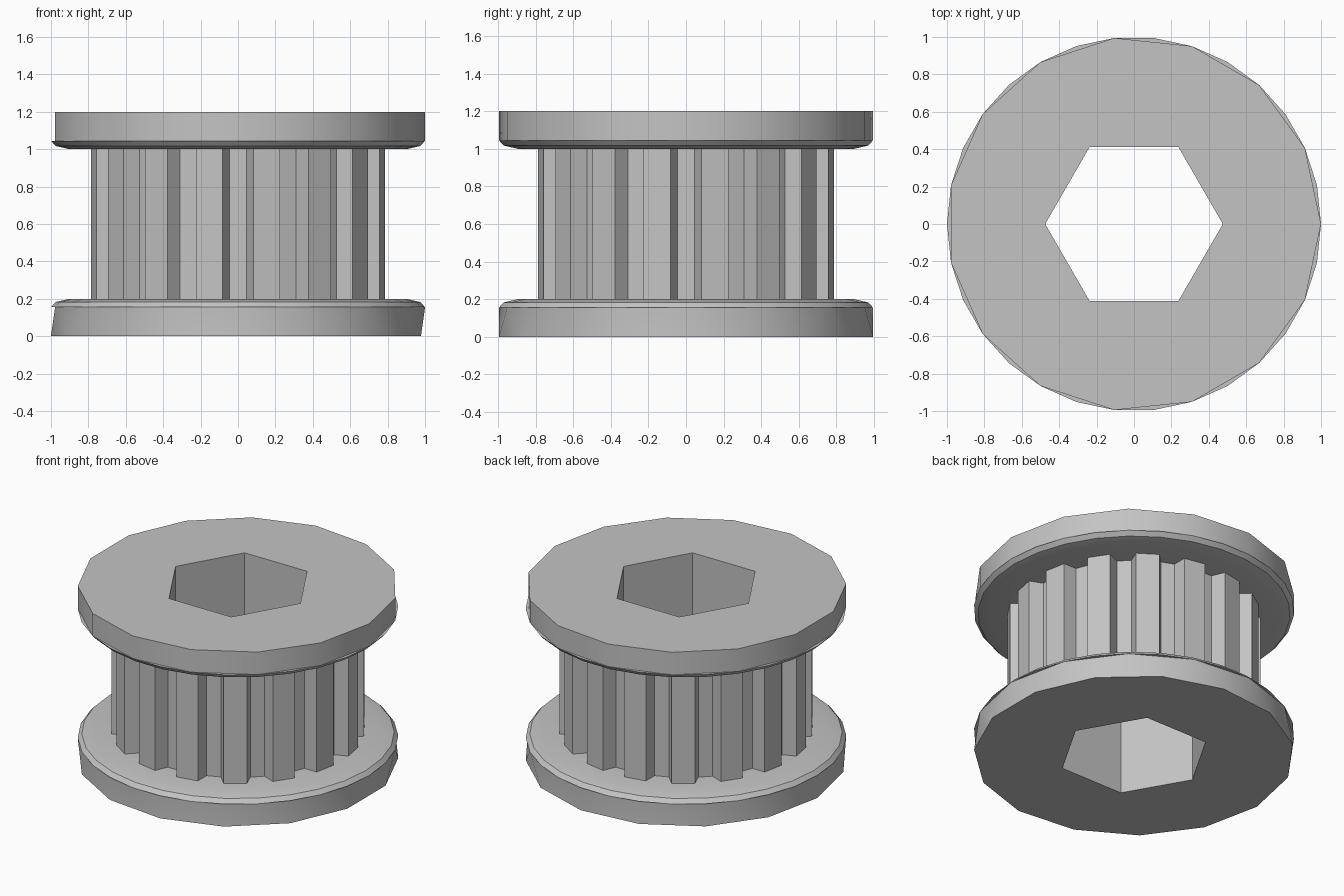
import bpy, bmesh
from math import sin, cos, radians

HEIGHT = 1.2
LIP = 0.155          # height where the flange wall meets its rounded lip

cube = bpy.data.objects.get("Cube")
if cube:
    bpy.data.objects.remove(cube, do_unlink=True)

grey = bpy.data.materials.new("plain grey")
grey.use_nodes = True
grey.diffuse_color = (0.55, 0.55, 0.55, 1)
grey.node_tree.nodes["Principled BSDF"].inputs["Base Color"].default_value = grey.diffuse_color


def ring(sides, radius, z, turn=0.0):
    """Points of a regular polygon, turned by some degrees."""
    angles = [radians(360 * k / sides + turn) for k in range(sides)]
    return [(radius * cos(a), radius * sin(a), z) for a in angles]


def loft(bm, rings):
    """Join successive rings of equal size with triangulated walls."""
    loops = [[bm.verts.new(p) for p in r] for r in rings]
    for low, high in zip(loops, loops[1:]):
        n = len(low)
        for k in range(n):
            j = (k + 1) % n
            bm.faces.new((low[k], low[j], high[j]))
            bm.faces.new((low[k], high[j], high[k]))


def cap(bm, outer, inner, up):
    """Flat face between an outline and a hole."""
    edges = []
    for points in (outer, inner):
        vs = [bm.verts.new(p) for p in points]
        edges += [bm.edges.new((vs[i - 1], vs[i])) for i in range(len(vs))]
    made = bmesh.ops.triangle_fill(bm, edges=edges, use_beauty=True)["geom"]
    for f in made:
        if isinstance(f, bmesh.types.BMFace):
            f.normal_update()
            if f.normal.z * up < 0:
                f.normal_flip()


def finish(name, bm):
    bmesh.ops.remove_doubles(bm, verts=bm.verts, dist=0.0005)
    mesh = bpy.data.meshes.new(name)
    bm.to_mesh(mesh)
    bm.free()
    mesh.materials.append(grey)
    obj = bpy.data.objects.new(name, mesh)
    bpy.context.collection.objects.link(obj)
    bpy.ops.object.select_all(action='DESELECT')
    obj.select_set(True)
    bpy.context.view_layer.objects.active = obj
    bpy.ops.object.shade_smooth_by_angle(angle=radians(30))


def bore(z):
    return ring(6, 0.475, z)


# Flanges: fifteen-sided discs with a rounded lip facing the teeth
lip_profile = [(0.95, LIP), (1.0, LIP), (0.975, 0.183), (0.9, 0.2), (0.65, 0.2)]

bm = bmesh.new()
loft(bm, [ring(15, 1, 0, 12), ring(15, 1, LIP)])
loft(bm, [ring(30, r, z) for r, z in lip_profile])
cap(bm, ring(15, 1, 0, 12), bore(0), -1)
finish("bottom_flange", bm)

bm = bmesh.new()
loft(bm, [ring(15, 1, HEIGHT - LIP), ring(15, 1, HEIGHT)])
loft(bm, [ring(30, r, HEIGHT - z) for r, z in reversed(lip_profile)])
cap(bm, ring(15, 1, HEIGHT), bore(HEIGHT), 1)
finish("top_flange", bm)

# Toothed hub: sixteen teeth with sloping flanks
TEETH = 16
pitch = 360 / TEETH
tooth = [(0.70, -3.7), (0.70, 3.7), (0.79, pitch / 2 - 5.3), (0.79, pitch / 2 + 5.3)]


def gear(z):
    return [(r * cos(radians(a + k * pitch)), r * sin(radians(a + k * pitch)), z)
            for k in range(TEETH) for r, a in tooth]


bm = bmesh.new()
loft(bm, [gear(0.195), gear(HEIGHT - 0.195)])
finish("toothed_hub", bm)

# Hexagonal bore through the whole part
bm = bmesh.new()
loft(bm, [bore(HEIGHT), bore(0)])
finish("hex_bore", bm)
